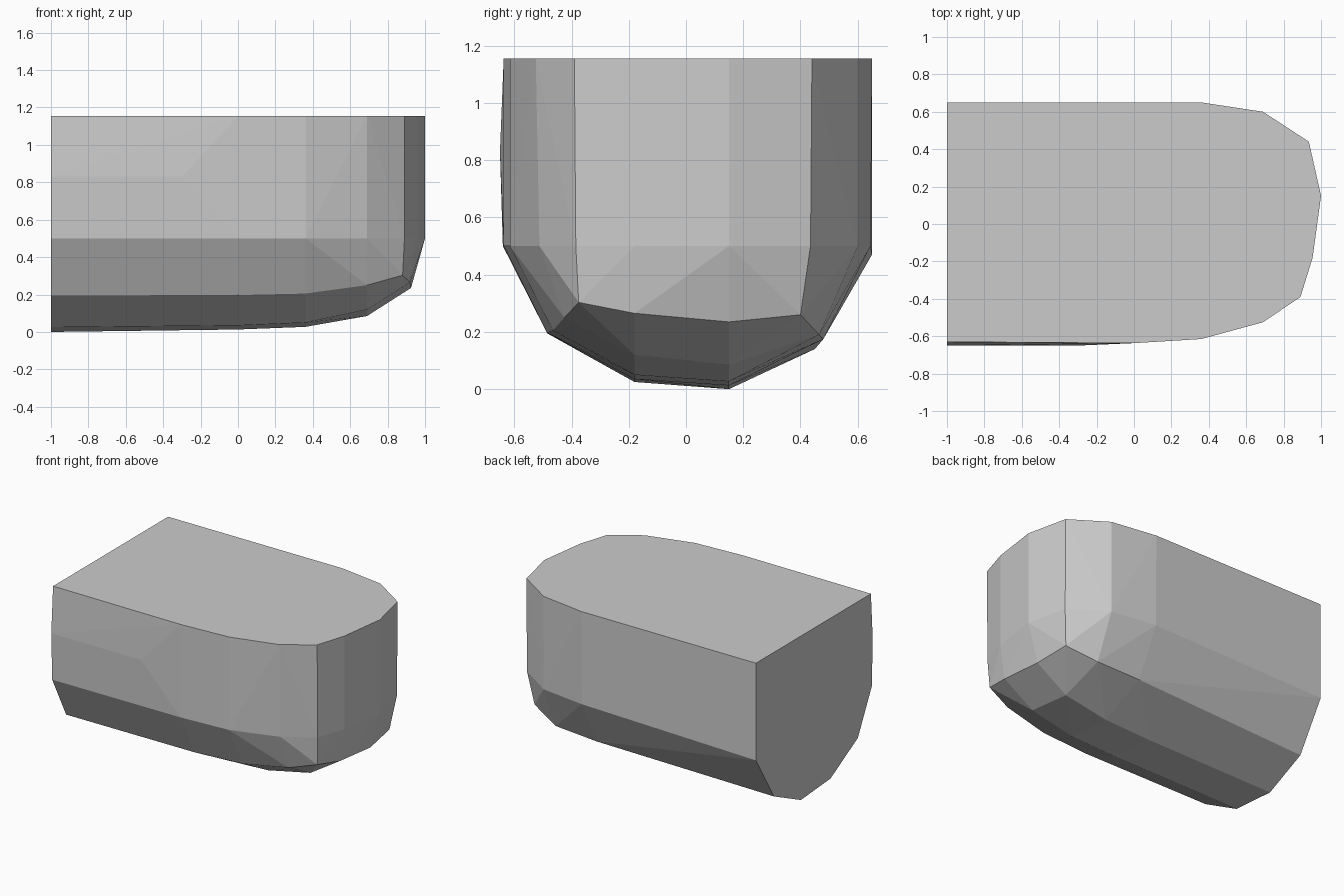
import bpy, bmesh

if "Cube" in bpy.data.objects:
    bpy.data.objects.remove(bpy.data.objects["Cube"])

TOP = 1.155

# Plan outline of the upright wall: x, y at the rim, y at the bend
wall = [(-1, -.63, -.64), (0, -.637, -.637), (.36, -.615, -.615),
        (.69, -.525, -.512), (.89, -.39, -.385), (.955, -.18, -.18),
        (1, .15, .15), (.935, .44, .435), (.69, .6, .6),
        (.36, .65, .645), (-1, .65, .648)]

# Lower chine where the sides turn under
chine = [(-1, -.485, .195), (0, -.485, .197), (.36, -.465, .205),
         (.69, -.425, .25), (.88, -.375, .303), (.92, -.18, .265),
         (.925, .15, .235), (.9, .4, .26), (.69, .465, .19),
         (.36, .48, .175), (-1, .45, .14)]

# Underside runs: x, z at y = -0.18, z at y = 0.15
keel = [(-1, .025, .0), (0, .035, .013), (.36, .05, .027), (.69, .12, .085)]

points = []
for x, y_top, y_low in wall:
    points += [(x, y_top, TOP), (x, y_low, .5)]
points += chine
for x, z_front, z_back in keel:
    points += [(x, -.18, z_front), (x, .15, z_back)]
# Slight belly of the front wall, and back wall foot
points += [(-1, -.65, .83), (-.3, -.65, .83), (-1, .65, .47)]

# Faceted block wrapped around the section points
bm = bmesh.new()
for p in points:
    bm.verts.new(p)
res = bmesh.ops.convex_hull(bm, input=bm.verts[:])
loose = [v for v in bm.verts if not v.link_faces]
bmesh.ops.delete(bm, geom=loose, context='VERTS')
bmesh.ops.dissolve_limit(bm, angle_limit=.01, verts=bm.verts[:], edges=bm.edges[:])
bmesh.ops.recalc_face_normals(bm, faces=bm.faces[:])

mesh = bpy.data.meshes.new("rounded_block")
bm.to_mesh(mesh)
bm.free()
block = bpy.data.objects.new("rounded_block", mesh)
bpy.context.collection.objects.link(block)
